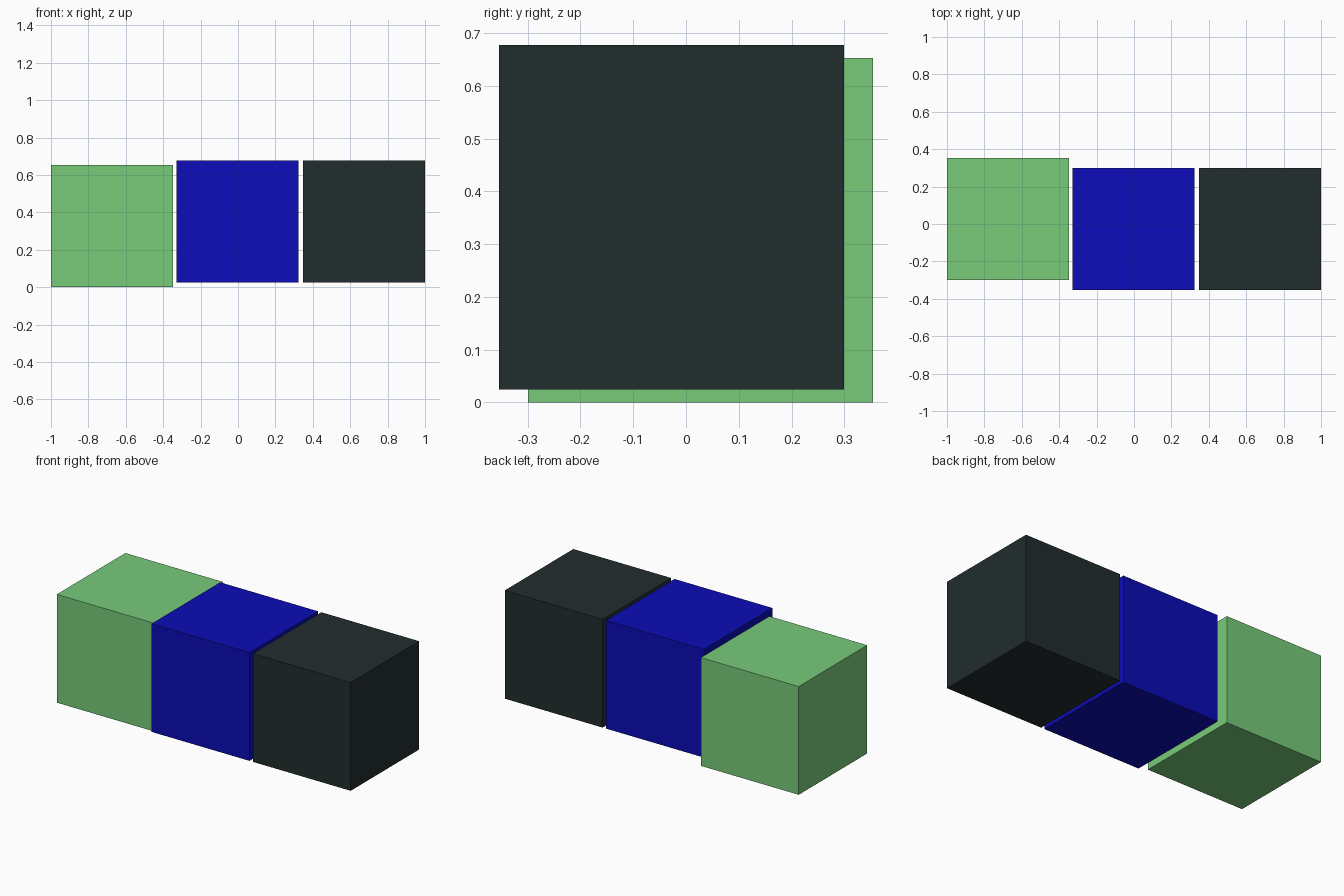
import bpy

if "Cube" in bpy.data.objects:
    bpy.data.objects.remove(bpy.data.objects["Cube"])

SIDE = 0.653


def material(name, rgb):
    mat = bpy.data.materials.new(name)
    mat.diffuse_color = (*rgb, 1.0)
    mat.use_nodes = True
    mat.node_tree.nodes["Principled BSDF"].inputs["Base Color"].default_value = mat.diffuse_color
    return mat


def cube(name, center, mat):
    bpy.ops.mesh.primitive_cube_add(size=SIDE, location=center)
    obj = bpy.context.object
    obj.name = name
    obj.data.materials.append(mat)


# Three equal cubes in a row, the green one set back and lower
h = SIDE / 2
cube("green_cube", (-1 + h, 0.0275, h), material("light green", (0.188, 0.597, 0.195)))
cube("blue_cube", (-0.002, -0.0275, 0.024 + h), material("deep blue", (0.0037, 0.0037, 0.479)))
cube("dark_cube", (1 - h, -0.0275, 0.024 + h), material("dark slate", (0.016, 0.026, 0.027)))
